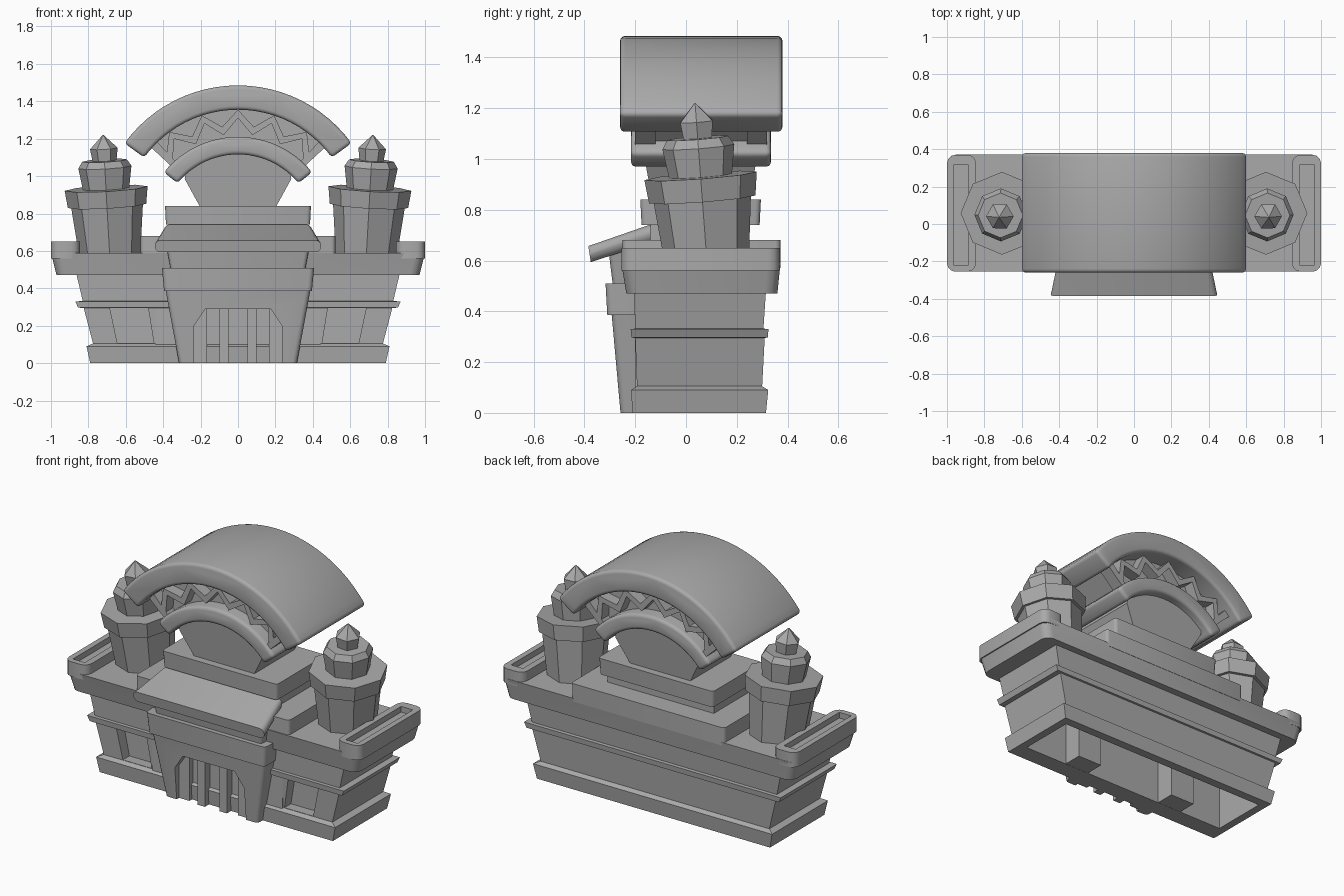
import bpy, bmesh, math
from mathutils import Matrix

old = bpy.data.objects.get("Cube")
if old:
    bpy.data.objects.remove(old, do_unlink=True)

stone = bpy.data.materials.new("grey_stone")
stone.use_nodes = True
GREY = (0.4, 0.4, 0.4, 1)
stone.diffuse_color = GREY
stone.node_tree.nodes["Principled BSDF"].inputs["Base Color"].default_value = GREY


def activate(ob):
    bpy.ops.object.select_all(action='DESELECT')
    ob.select_set(True)
    bpy.context.view_layer.objects.active = ob


def skin(name, rings, bevel=0, axis=None):
    """Join equal-length point rings into a solid; round sharp edges,
    only those running along one axis if it is given."""
    bm = bmesh.new()
    loops = [[bm.verts.new(p) for p in ring] for ring in rings]
    n = len(loops[0])
    for a, b in zip(loops, loops[1:]):
        for i in range(n):
            j = (i + 1) % n
            bm.faces.new((a[i], a[j], b[j], b[i]))
    bm.faces.new(loops[0][::-1])
    bm.faces.new(loops[-1])
    bmesh.ops.recalc_face_normals(bm, faces=bm.faces)
    if bevel:
        edges = [e for e in bm.edges if e.calc_face_angle() > math.radians(40)]
        if axis is not None:
            edges = [e for e in edges
                     if abs((e.verts[0].co - e.verts[1].co).normalized()[axis]) > .8]
        bmesh.ops.bevel(bm, geom=edges, offset=bevel, segments=3, profile=.5,
                        affect='EDGES', clamp_overlap=True)
    mesh = bpy.data.meshes.new(name)
    bm.to_mesh(mesh)
    bm.free()
    ob = bpy.data.objects.new(name, mesh)
    bpy.context.collection.objects.link(ob)
    mesh.materials.append(stone)
    if bevel:
        activate(ob)
        bpy.ops.object.shade_smooth_by_angle(angle=math.radians(35))
    return ob


def tiers(name, levels, bevel=0):
    """Stacked rectangles: each level is (z, x0, x1, y0, y1)."""
    return skin(name, [[(a, c, z), (b, c, z), (b, d, z), (a, d, z)]
                       for z, a, b, c, d in levels], bevel, axis=2)


def block(name, x0, x1, y0, y1, z0, z1, bevel=0):
    return tiers(name, [(z0, x0, x1, y0, y1), (z1, x0, x1, y0, y1)], bevel)


def prism(name, outline, y0, y1, bevel=0):
    """Extrude an (x, z) outline along y."""
    return skin(name, [[(x, y, z) for x, z in outline] for y in (y0, y1)], bevel)


def cut(target, cutter):
    activate(target)
    mod = target.modifiers.new("Cut", 'BOOLEAN')
    mod.operation, mod.solver, mod.object = 'DIFFERENCE', 'EXACT', cutter
    bpy.ops.object.modifier_apply(modifier=mod.name)
    bpy.data.objects.remove(cutter, do_unlink=True)


def polar(r, a, centre):
    return (r * math.sin(a), centre + r * math.cos(a))


def arc(r, half, centre, n=24):
    h = math.radians(half)
    return [polar(r, -h + 2 * h * i / n, centre) for i in range(n + 1)]


def band(r0, r1, half, centre):
    return arc(r1, half, centre) + arc(r0, half, centre)[::-1]


# Main hall: plinth, wall, belt and upper wall
hall = tiers("main_hall", [
    (0, -.79, .79, -.21, .315), (.09, -.81, .81, -.217, .324),
    (.105, -.775, .775, -.193, .3), (.295, -.825, .825, -.2, .31),
    (.297, -.855, .855, -.215, .322), (.33, -.87, .87, -.218, .325),
    (.332, -.83, .83, -.2, .305), (.48, -.865, .865, -.205, .315)])
cut(hall, block("hall_hollow", -.74, .74, -.1, .26, -.1, .28))
for s in (-1, 1):
    # Tapered window niches
    lo, hi = sorted((.45 * s, .645 * s)), sorted((.48 * s, .685 * s))
    cut(hall, tiers("niche", [(.107, *lo, -.4, -.13), (.294, *hi, -.4, -.13)]))
    # Inner supports between doorway and windows
    block("inner_support", .355 * s - .085, .355 * s + .085, -.2, .02, .001, .29)

# Overhanging deck, with rounded corners
tiers("deck", [(.47, -.97, .97, -.235, .36), (.59, -1, 1, -.255, .372)], bevel=.05)

# End troughs with a slot on top
for s in (-1, 1):
    x0, x1 = sorted((.845 * s, s))
    rail = block("end_trough", x0, x1, -.255, .37, .56, .65, bevel=.045)
    a, b = sorted((.885 * s, .965 * s))
    cut(rail, block("slot", a, b, -.22, .315, .615, .8))

# Stepped podium
block("podium_base", -.52, .52, -.25, .372, .57, .68, bevel=.02)
block("podium_neck", -.36, .36, -.14, .245, .66, .75)
tiers("podium_top", [(.74, -.385, .385, -.175, .29), (.84, -.39, .39, -.18, .295)],
      bevel=.02)

# Entrance pylon with a chamfered doorway
porch = tiers("entrance", [
    (0, -.315, .315, -.258, -.12), (.39, -.387, .387, -.293, -.12)], bevel=.025)
door = [(-.235, -.1), (-.235, .2), (-.175, .29), (.175, .29), (.235, .2), (.235, -.1)]
cut(porch, prism("doorway", door, -.5, -.2))
for s in (-1, 1):
    block("inner_door_bar", s * .075 - .025, s * .075 + .025, -.25, -.19, 0, .29)
    outline = [(.165 * s, 0), (.235 * s, 0), (.235 * s, .2), (.175 * s, .29), (.165 * s, .29)]
    prism("outer_door_bar", outline, -.235, -.19)
tiers("entrance_belt", [(.385, -.395, .395, -.31, -.12), (.51, -.407, .407, -.317, -.12)],
      bevel=.025)
tiers("entrance_neck", [(.5, -.36, .36, -.288, -.12), (.64, -.385, .385, -.305, -.12)],
      bevel=.02)

# Sloping canopy above the entrance, rounded along its sides
canopy = [(-.375, .594), (-.385, .657), (-.14, .742), (-.14, .67)]
skin("canopy", [[(s * (.445 if y < -.2 else .395), y, z) for y, z in canopy]
                for s in (-1, 1)], bevel=.03, axis=1)

# Flared stem carrying the fan
stem = [(-.2, .83), (-.285, .985)] + arc(.45, 38, .7, 12) + [(.285, .985), (.2, .83)]
skin("stem", [[(x, .058 + s * (.19 + .18 * (min(z, 1) - .83)), z) for x, z in stem]
              for s in (-1, 1)])

# Fan: lower arch, upper arch and recessed core
prism("lower_arch", band(.416, .51, 51, .7), -.217, .335, bevel=.02)
prism("upper_arch", band(.62, .75, 54, .735), -.26, .38, bevel=.02)
prism("fan_core", band(.47, .66, 45, .72), -.13, .25)

# Zigzag relief on both sides of the fan
STEPS = 10
angles = [math.radians(-45 + 90 * i / STEPS) for i in range(STEPS + 1)]
upper = [polar(.625 if i % 2 else .54, a, .73) for i, a in enumerate(angles)]
lower = [polar(.58 if i % 2 else .495, a, .73) for i, a in enumerate(angles)]
for y0, y1 in ((-.2, -.12), (.24, .32)):
    prism("zigzag_trim", upper + lower[::-1], y0, y1)
    for s in (-1, 1):
        post = [polar(r, s * math.radians(d), .72)
                for r, d in ((.48, 43), (.66, 43), (.66, 47), (.48, 47))]
        prism("fan_end_post", post, y0, y1)


# Leaning towers built from polygonal tiers
def turret(name, sections, side, sides=8):
    rings = [[(r * math.cos(math.tau * i / sides), r * math.sin(math.tau * i / sides), z)
              for i in range(sides)] for r, z in sections]
    lean = (Matrix.Translation((.686 * side, .083, .59))
            @ Matrix.Rotation(math.radians(4.3), 4, 'X')
            @ Matrix.Rotation(math.radians(3.2 * side), 4, 'Y'))
    skin(name, rings).data.transform(lean)


for s in (-1, 1):
    turret("tower_shaft", [(.162, -.03), (.195, .28)], s)
    turret("tower_crown", [(.21, .252), (.222, .345)], s)
    turret("tower_upper", [(.122, .33), (.142, .46), (.12, .495)], s)
    turret("tower_finial", [(.062, .48), (.074, .56), (.002, .633)], s, 6)
